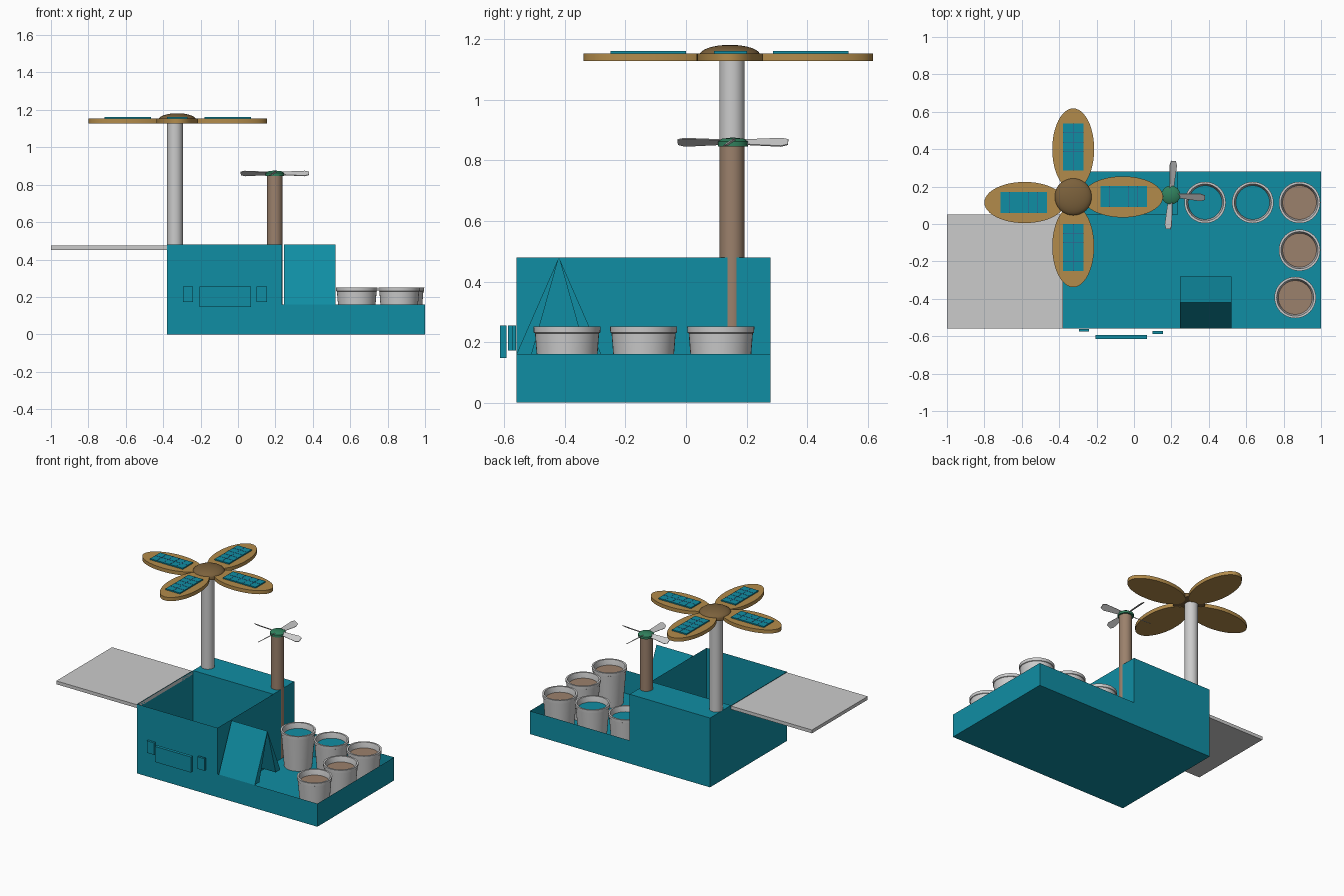
import bpy, bmesh, math
from mathutils import Matrix, Vector

if "Cube" in bpy.data.objects:
    bpy.data.objects.remove(bpy.data.objects["Cube"])


def material(name, rgb):
    m = bpy.data.materials.new(name)
    m.diffuse_color = (*rgb, 1)
    m.use_nodes = True
    m.node_tree.nodes["Principled BSDF"].inputs["Base Color"].default_value = m.diffuse_color
    return m


TEAL = material("teal_paint", (0.005, 0.27, 0.37))
SOIL = material("soil_brown", (0.33, 0.22, 0.15))
PETAL = material("petal_ochre", (0.45, 0.26, 0.07))
DOME = material("dome_brown", (0.2, 0.12, 0.045))
GREEN = material("hub_green", (0.03, 0.22, 0.11))
NAVY = material("cell_line", (0.05, 0.09, 0.25))


def finish(name, bm, mat=None, smooth=False):
    bmesh.ops.recalc_face_normals(bm, faces=bm.faces)
    me = bpy.data.meshes.new(name)
    bm.to_mesh(me)
    bm.free()
    ob = bpy.data.objects.new(name, me)
    bpy.context.collection.objects.link(ob)
    if mat:
        me.materials.append(mat)
    if smooth:
        bpy.context.view_layer.objects.active = ob
        ob.select_set(True)
        bpy.ops.object.shade_smooth_by_angle(angle=math.radians(35))
        ob.select_set(False)
    return ob


def box(name, x, y, z, mat=None, drop=()):
    """Box from ranges; drop lists outward directions whose face is left open."""
    bm = bmesh.new()
    bmesh.ops.create_cube(bm, size=1)
    bm.normal_update()
    gone = [f for f in bm.faces if any(f.normal.dot(Vector(d)) > 0.9 for d in drop)]
    bmesh.ops.delete(bm, geom=gone, context='FACES')
    for v in bm.verts:
        v.co = [(r[0] + r[1]) / 2 + c * (r[1] - r[0]) for r, c in zip((x, y, z), v.co)]
    return finish(name, bm, mat)


def extrude(name, pts, vec, mat=None, matrix=None, smooth=False):
    bm = bmesh.new()
    f = bm.faces.new([bm.verts.new(p) for p in pts])
    r = bmesh.ops.extrude_face_region(bm, geom=[f])
    # keep the starting face so that the solid is closed
    bmesh.ops.translate(bm, vec=vec, verts=[g for g in r["geom"] if isinstance(g, bmesh.types.BMVert)])
    if not any(set(g.verts) == set(bm.verts[:len(pts)]) for g in bm.faces):
        bmesh.ops.holes_fill(bm, edges=bm.edges, sides=0)
    if matrix:
        bm.transform(matrix)
    return finish(name, bm, mat, smooth)


def lathe(name, profile, loc, mat=None, n=40):
    bm = bmesh.new()
    vs = [bm.verts.new((r, 0, z)) for r, z in profile]
    es = [bm.edges.new(p) for p in zip(vs, vs[1:])]
    bmesh.ops.spin(bm, geom=vs + es, cent=(0, 0, 0), axis=(0, 0, 1),
                   angle=2 * math.pi, steps=n)
    bmesh.ops.remove_doubles(bm, verts=bm.verts, dist=1e-5)
    bmesh.ops.translate(bm, vec=loc, verts=bm.verts)
    return finish(name, bm, mat, True)


def rod(name, x, y, r, z0, z1, mat=None):
    return lathe(name, [(0, z0), (r, z0), (r, z1), (0, z1)], (x, y, 0), mat)


# thin-walled body: open chest, closed rear cabinet and low planting tray
UP = (0, 0, 1)
box("chest", (-0.38, 0.235), (-0.56, 0.05), (0, 0.48), TEAL, [UP])
box("rear_cabinet", (-0.38, 0.235), (0.05, 0.28), (0, 0.48), TEAL, [(0, -1, 0)])
box("planting_tray", (0.235, 1.0), (-0.56, 0.28), (0, 0.16), TEAL, [UP, (-1, 0, 0)])
box("open_lid", (-1.0, -0.38), (-0.56, 0.05), (0.452, 0.475))

# front control panel and its two buttons
box("front_panel", (-0.205, 0.07), (-0.615, -0.593), (0.147, 0.255), TEAL)
box("left_button", (-0.295, -0.24), (-0.576, -0.561), (0.172, 0.255), TEAL)
box("right_button", (0.1, 0.155), (-0.588, -0.572), (0.172, 0.255), TEAL)

# folding sign board
ax, ay = 0.245, -0.42
for side, label in ((-1, "front"), (1, "back")):
    extrude("sign_board_" + label,
            [(ax, ay, 0.48), (ax, ay + side * 0.14, 0.16), (ax, ay + side * 0.09, 0.16)],
            (0.275, 0, 0), TEAL)

# flower pots: hollow tapered shells with soil or water
pot = [(0, 0), (0.088, 0), (0.106, 0.228), (0.11, 0.23), (0.111, 0.25),
       (0.099, 0.25), (0.09, 0.212), (0.079, 0.01), (0, 0.01)]
pots = [(0.38, 0.115, TEAL), (0.635, 0.115, TEAL), (0.885, 0.115, SOIL),
        (0.885, -0.14, SOIL), (0.862, -0.393, SOIL)]
for i, (x, y, mat) in enumerate(pots):
    lathe(f"pot_{i}", pot, (x, y, 0.001))
    lathe(f"pot_filling_{i}", [(0, 0.215), (0.091, 0.215)], (x, y, 0), mat)

# small wind turbine on a wooden mast
tx, ty = 0.197, 0.155
rod("turbine_mast", tx, 0.152, 0.041, 0.001, 0.85, SOIL)
lathe("turbine_hub", [(0, 0.846), (0.05, 0.846), (0.05, 0.862), (0.035, 0.872), (0, 0.876)],
      (tx, ty, 0), GREEN)
for i in range(4):
    m = (Matrix.Translation((tx, ty, 0.859)) @ Matrix.Rotation(math.radians(-4 + 90 * i), 4, 'Z')
         @ Matrix.Rotation(math.radians(35), 4, 'X'))
    extrude(f"turbine_blade_{i}",
            [(0.03, -0.013, 0), (0.16, -0.024, 0), (0.183, -0.014, 0),
             (0.183, 0.014, 0), (0.16, 0.022, 0), (0.03, 0.013, 0)],
            (0, 0, 0.004), None, m)

# solar flower: pole, dome, four petals each with a cell panel
fx, fy = -0.325, 0.145
rod("flower_pole", -0.337, 0.152, 0.042, 0.478, 1.135)
dome = [(0, 1.13), (0.1, 1.13)] + [(0.1 * math.cos(a * math.pi / 16),
                                    1.148 + 0.034 * math.sin(a * math.pi / 16)) for a in range(9)]
lathe("flower_dome", dome, (fx, fy, 0), DOME)
# petal centre, long axis is x, panel centre
petals = [(-0.06, fy, True, -0.055, 0.147), (fx, 0.4, False, fx, 0.412),
          (-0.585, 0.115, True, -0.59, 0.115), (fx, -0.12, False, fx, -0.125)]
for i, (x, y, along_x, px, py) in enumerate(petals):
    a, b = (0.215, 0.11) if along_x else (0.112, 0.218)
    ring = [(x + a * math.cos(t * math.pi / 24), y + b * math.sin(t * math.pi / 24), 1.128)
            for t in range(48)]
    extrude(f"petal_{i}", ring, (0, 0, 0.025), PETAL, None, True)
    hx, hy = (0.125, 0.055) if along_x else (0.055, 0.125)
    box(f"solar_panel_{i}", (px - hx, px + hx), (py - hy, py + hy), (1.15, 1.161), TEAL)
    # raised cell divisions
    for k in range(1, 5):
        o = -0.125 + 0.05 * k
        if along_x:
            box(f"cell_line_{i}_{k}", (px + o - 0.001, px + o + 0.001), (py - hy, py + hy),
                (1.16, 1.162), NAVY)
        else:
            box(f"cell_line_{i}_{k}", (px - hx, px + hx), (py + o - 0.001, py + o + 0.001),
                (1.16, 1.162), NAVY)
    if along_x:
        box(f"cell_spine_{i}", (px - hx, px + hx), (py - 0.001, py + 0.001), (1.16, 1.162), NAVY)
    else:
        box(f"cell_spine_{i}", (px - 0.001, px + 0.001), (py - hy, py + hy), (1.16, 1.162), NAVY)
